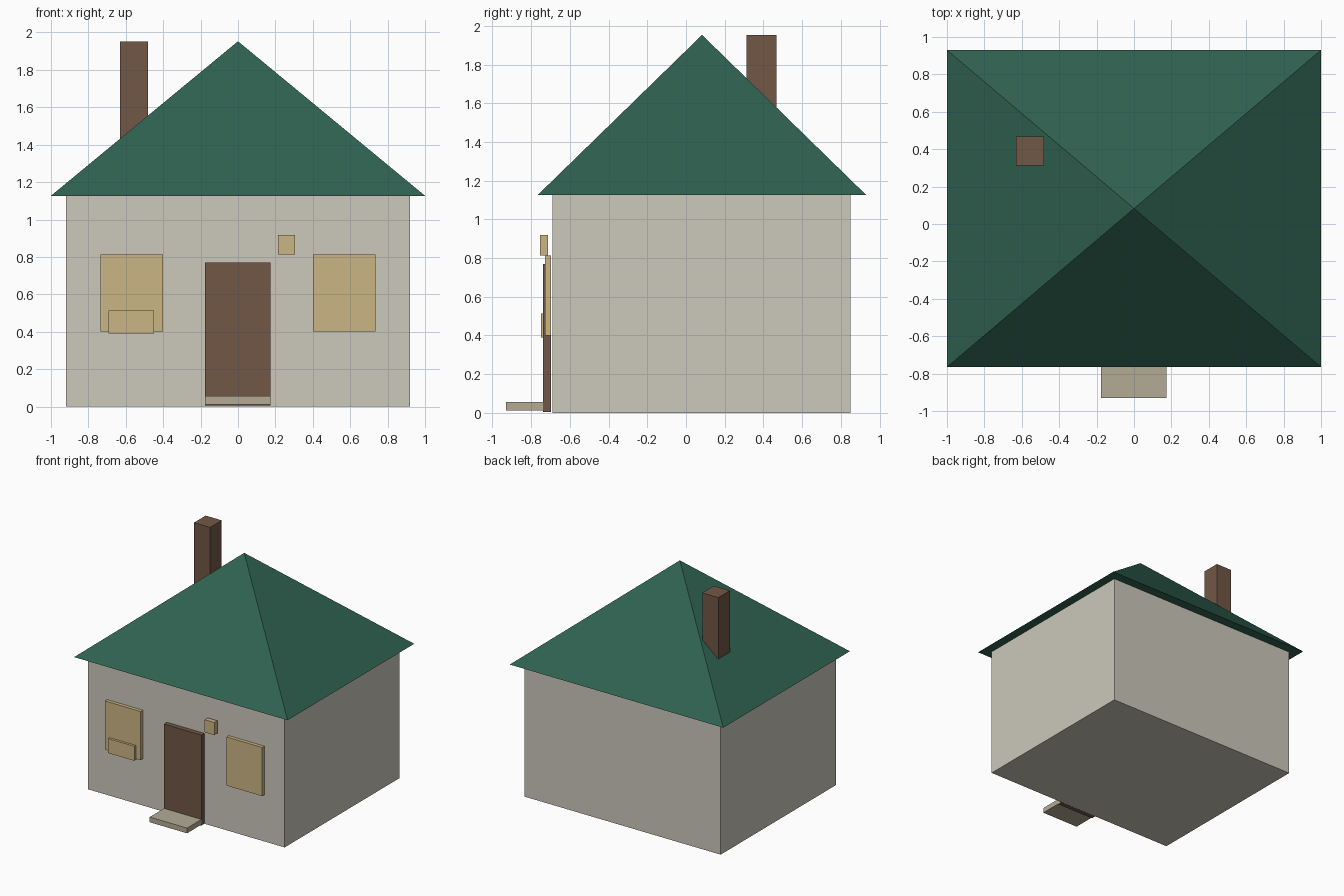
import bpy

if "Cube" in bpy.data.objects:
    bpy.data.objects.remove(bpy.data.objects["Cube"])


def material(name, hex_code):
    def linear(c):
        return c / 12.92 if c <= 0.04045 else ((c + 0.055) / 1.055) ** 2.4
    m = bpy.data.materials.new(name)
    rgb = [linear(int(hex_code[i:i + 2], 16) / 255) for i in (0, 2, 4)]
    m.diffuse_color = (*rgb, 1)
    m.use_nodes = True
    m.node_tree.nodes["Principled BSDF"].inputs["Base Color"].default_value = m.diffuse_color
    return m


cream = material("cream_plaster", "CCC8BB")
green = material("green_roof", "306251")
brown = material("brown_wood_brick", "725746")
yellow = material("warm_yellow", "CBB584")
stone = material("step_stone", "B3AB96")


def add_mesh(name, verts, faces, mat):
    mesh = bpy.data.meshes.new(name)
    mesh.from_pydata(verts, [], faces)
    mesh.materials.append(mat)
    obj = bpy.data.objects.new(name, mesh)
    bpy.context.collection.objects.link(obj)
    return obj


def box(name, x, y, z, mat):
    """Box spanning the given (min, max) ranges."""
    verts = [(a, b, c) for c in z for a, b in
             ((x[0], y[0]), (x[1], y[0]), (x[1], y[1]), (x[0], y[1]))]
    faces = [(3, 2, 1, 0), (4, 5, 6, 7)]
    faces += [(i, (i + 1) % 4, (i + 1) % 4 + 4, i + 4) for i in range(4)]
    return add_mesh(name, verts, faces, mat)


# House body
box("walls", (-0.92, 0.92), (-0.69, 0.85), (0, 1.127), cream)

# Four-sided roof with a flat underside
add_mesh("roof",
         [(-1, -0.765, 1.127), (1, -0.765, 1.127), (1, 0.93, 1.127),
          (-1, 0.93, 1.127), (0, 0.083, 1.953)],
         [(3, 2, 1, 0)] + [(i, (i + 1) % 4, 4) for i in range(4)], green)

# Chimney, sunk into the roof
box("chimney", (-0.63, -0.48), (0.312, 0.468), (1.36, 1.953), brown)

# Door and doorstep
box("door", (-0.176, 0.174), (-0.738, -0.698), (0.005, 0.77), brown)
box("doorstep", (-0.176, 0.174), (-0.93, -0.718), (0.012, 0.056), stone)

# Pair of windows
for side, name in ((-1, "left_window"), (1, "right_window")):
    box(name, sorted((side * 0.402, side * 0.736)), (-0.728, -0.698),
        (0.40, 0.812), yellow)

# Window box and wall lamp
box("window_box", (-0.693, -0.448), (-0.748, -0.715), (0.39, 0.513), yellow)
box("wall_lamp", (0.215, 0.306), (-0.754, -0.713), (0.812, 0.918), yellow)
